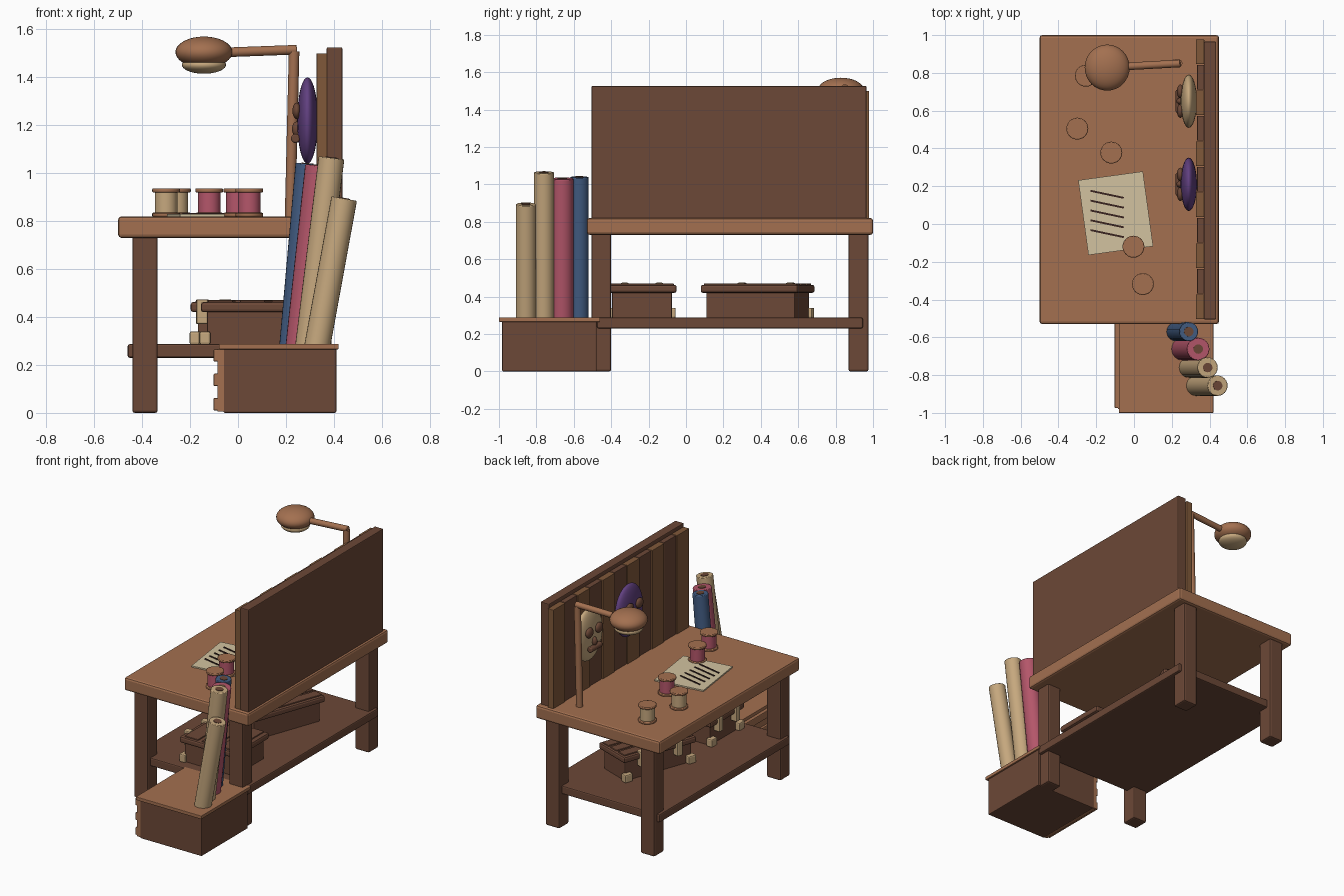
import bpy, math
from mathutils import Vector

if "Cube" in bpy.data.objects:
    bpy.data.objects.remove(bpy.data.objects["Cube"])


def material(name, hex_code):
    srgb = [int(hex_code[i:i + 2], 16) / 255 for i in (0, 2, 4)]
    color = [((c + 0.055) / 1.055) ** 2.4 if c > 0.04 else c / 12.92 for c in srgb] + [1]
    m = bpy.data.materials.new(name)
    m.use_nodes = True
    m.diffuse_color = color
    m.node_tree.nodes["Principled BSDF"].inputs["Base Color"].default_value = color
    return m


LIGHT = material("light wood", "A37050")
DARK = material("dark wood", "6C4837")
MID = material("mid wood", "80593A")
TAN = material("tan cloth", "C6A87E")
PAPER = material("paper", "D2C2A0")
RED = material("rose cloth", "B4566A")
BLUE = material("blue cloth", "425C82")
PURPLE = material("purple paint", "614080")
INK = material("dark ink", "3A2420")


def finish(o, name, mat, bevel=0, smooth=False):
    o.name = name
    o.data.materials.append(mat)
    if bevel:
        mod = o.modifiers.new("soft edges", "BEVEL")
        mod.width = bevel
        mod.segments = 2
    if smooth:
        bpy.ops.object.shade_smooth_by_angle(angle=math.radians(40))
    return o


def box(name, mat, x, y, z, bevel=0, pivot=None, turn=0):
    """Box from (min, max) ranges; with a pivot the ranges are local to it."""
    c = Vector([(r[0] + r[1]) / 2 for r in (x, y, z)])
    if pivot:
        c.rotate(Vector((0, 0, 1)).rotation_difference(Vector((0, 0, 1))))
        cx, cy = c.x, c.y
        c.x = pivot[0] + cx * math.cos(turn) - cy * math.sin(turn)
        c.y = pivot[1] + cx * math.sin(turn) + cy * math.cos(turn)
    bpy.ops.mesh.primitive_cube_add(size=1, location=c, rotation=(0, 0, turn))
    o = bpy.context.object
    o.scale = [r[1] - r[0] for r in (x, y, z)]
    bpy.ops.object.transform_apply(location=False, rotation=False, scale=True)
    return finish(o, name, mat, bevel)


def rod(name, mat, a, b, radius, bevel=0, sides=24):
    a, b = Vector(a), Vector(b)
    bpy.ops.mesh.primitive_cylinder_add(vertices=sides, radius=radius, depth=(b - a).length,
                                        location=(a + b) / 2)
    o = bpy.context.object
    o.rotation_euler = (b - a).to_track_quat("Z", "Y").to_euler()
    return finish(o, name, mat, bevel, True)


def ball(name, mat, center, radii):
    bpy.ops.mesh.primitive_uv_sphere_add(segments=32, ring_count=18, radius=1, location=center)
    o = bpy.context.object
    o.scale = radii
    bpy.ops.object.transform_apply(location=False, rotation=False, scale=True)
    return finish(o, name, mat, 0, True)


# Table
box("table_top", LIGHT, (-0.5, 0.45), (-0.53, 1), (0.73, 0.82), 0.014)
for i, x in enumerate((-0.388, 0.338)):
    for j, y in enumerate((-0.453, 0.922)):
        box(f"leg_{i}_{j}", DARK, (x - 0.053, x + 0.053), (y - 0.053, y + 0.053), (0, 0.74), 0.01)
box("lower_shelf", DARK, (-0.46, 0.41), (-0.475, 0.945), (0.23, 0.287), 0.008)

# Back board with alternating planks
box("back_board", DARK, (0.37, 0.435), (-0.505, 0.965), (0.815, 1.525), 0.005)
COUNT = 11
pitch = 1.485 / COUNT
for i in range(COUNT):
    y = -0.505 + i * pitch
    step = 0.006 * (i % 2)
    box(f"plank_{i}", DARK if i % 2 else MID, (0.328 + step, 0.372),
        (y + 0.002, y + pitch - 0.002), (0.815, 1.5), 0.003)

# Lamp
rod("lamp_pole", LIGHT, (0.217, 0.85, 0.81), (0.234, 0.85, 1.508), 0.022)
rod("lamp_arm", LIGHT, (0.245, 0.85, 1.515), (-0.08, 0.832, 1.503), 0.02, 0.004)
ball("lamp_shade", LIGHT, (-0.142, 0.828, 1.505), (0.119, 0.122, 0.065))
ball("lamp_bulb", TAN, (-0.142, 0.828, 1.452), (0.092, 0.092, 0.037))

# Two hanging masks
for label, mat, y in (("purple", PURPLE, 0.21), ("cream", TAN, 0.65)):
    ball(label + "_mask", mat, (0.29, y, 1.22), (0.043, 0.141, 0.18))
    for side in (-1, 1):
        ball(f"{label}_mask_eye_{side}", DARK, (0.245, y + side * 0.052, 1.26),
             (0.018, 0.036, 0.034))
    rod(label + "_mask_mouth", DARK, (0.24, y - 0.06, 1.145), (0.24, y + 0.06, 1.145), 0.019, 0.006)
    ball(label + "_mask_nose", DARK, (0.245, y, 1.185), (0.02, 0.018, 0.03))

# Thread spools
spools = [(-0.255, 0.785, TAN), (-0.3, 0.505, TAN), (-0.12, 0.378, RED),
          (-0.003, -0.12, RED), (0.047, -0.318, RED)]
for i, (x, y, mat) in enumerate(spools):
    rod(f"spool_thread_{i}", mat, (x, y, 0.825), (x, y, 0.925), 0.047)
    for part, z in (("base", 0.819), ("cap", 0.92)):
        rod(f"spool_{part}_{i}", LIGHT, (x, y, z), (x, y, z + 0.016), 0.058, 0.004)

# Pattern sheet with ruled lines
box("paper_sheet", PAPER, (-0.173, 0.173), (-0.2, 0.2), (0.82, 0.829), 0,
    (-0.097, 0.057), math.radians(7.8))
for i in range(5):
    box(f"paper_line_{i}", INK, (-0.09, 0.09), (-0.005, 0.005), (0.828, 0.833), 0,
        (-0.142, 0.157 - 0.052 * i), math.radians(-12))


# Chests on the shelf
def chest(name, pivot, turn, w, l):
    box(name + "_body", DARK, (-w + 0.025, w - 0.025), (-l + 0.025, l - 0.025), (0.28, 0.43),
        0.006, pivot, turn)
    box(name + "_lid", DARK, (-w, w), (-l, l), (0.42, 0.463), 0.012, pivot, turn)
    for i in (-1, 0, 1):
        x = i * w * 0.62
        box(f"{name}_lid_plank_{i}", DARK, (x - w * 0.24, x + w * 0.24), (-l + 0.015, l - 0.015),
            (0.455, 0.471), 0.004, pivot, turn)
    for s in (-1, 1):
        y = s * (l - 0.035)
        box(f"{name}_foot_bracket_{s}", TAN, (-w - 0.005, -w + 0.04), (y - 0.03, y + 0.03),
            (0.285, 0.34), 0.008, pivot, turn)
        y = s * l * 0.5
        box(f"{name}_latch_{s}", TAN, (-w - 0.018, -w + 0.03), (y - 0.022, y + 0.022),
            (0.37, 0.474), 0.008, pivot, turn)


chest("front_chest", (0.06, -0.235), 0, 0.215, 0.185)
chest("rear_chest", (0.025, 0.383), math.radians(-20), 0.14, 0.277)

# Crate with slatted side
box("crate_body", DARK, (-0.06, 0.41), (-0.983, -0.478), (0, 0.268), 0.006)
box("crate_lid", LIGHT, (-0.08, 0.42), (-1, -0.46), (0.265, 0.288), 0.003)
box("crate_side_panel", LIGHT, (-0.086, -0.055), (-0.98, -0.48), (0.005, 0.266), 0.003)
for i in range(3):
    z = 0.01 + 0.102 * i
    box(f"crate_slat_{i}", LIGHT, (-0.102, -0.08), (-0.975, -0.485), (z, z + 0.052), 0.005)

# Leaning cloth rolls
rolls = [("blue", BLUE, 0.222, 0.29, -0.57, 1.045, 0.05),
         ("rose", RED, 0.258, 0.34, -0.662, 1.037, 0.06),
         ("tall_tan", TAN, 0.292, 0.39, -0.76, 1.07, 0.054),
         ("short_tan", TAN, 0.33, 0.443, -0.856, 0.9, 0.054)]
for label, mat, x0, x1, y, top, r in rolls:
    a, b = Vector((x0, y, 0.275)), Vector((x1, y, top - 0.006))
    axis = (b - a).normalized()
    rod(label + "_cloth_roll", mat, a, b, r, 0.004)
    rod(label + "_roll_core", DARK, b - axis * 0.02, b + axis * 0.003, 0.025)
